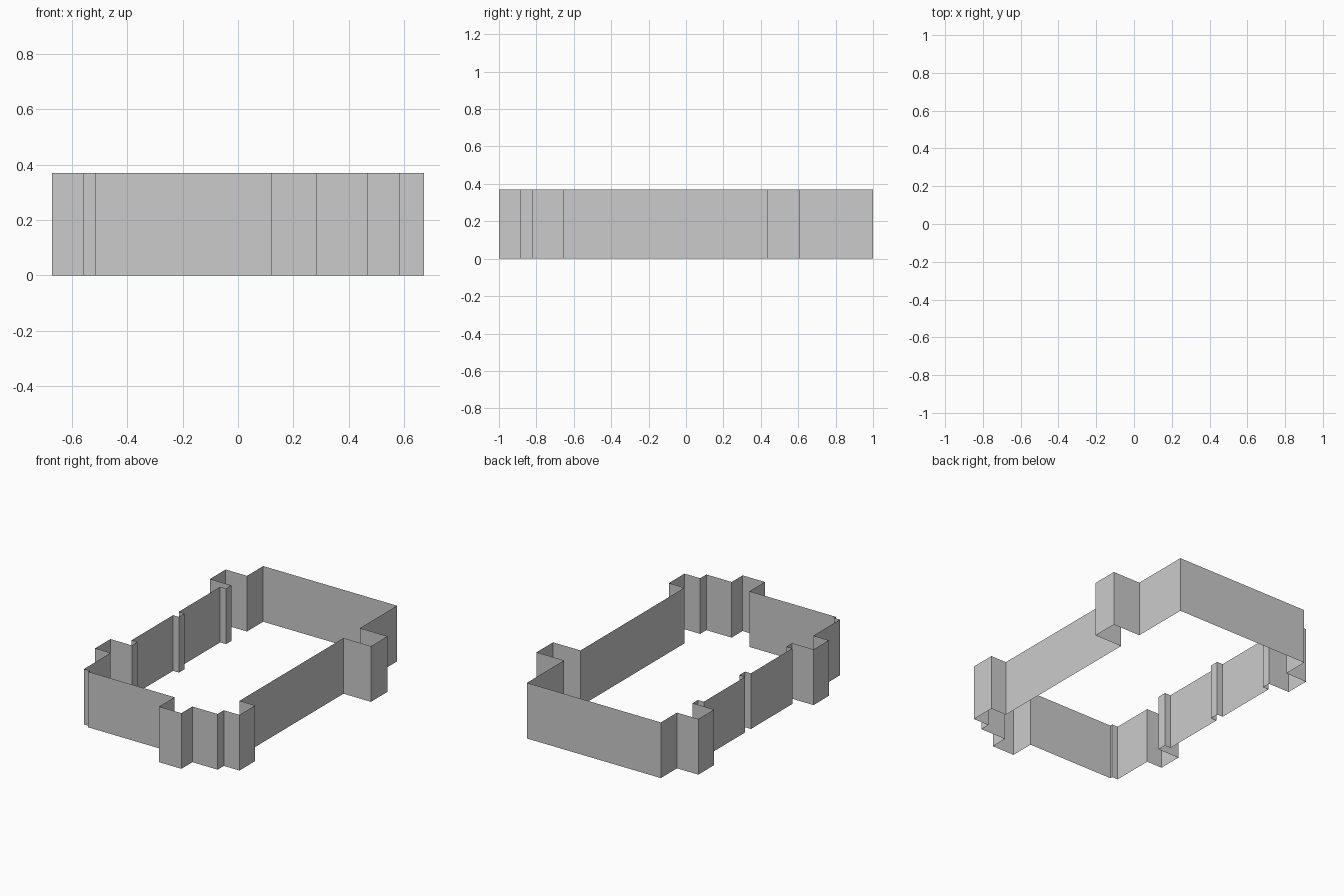
import bpy, bmesh

if "Cube" in bpy.data.objects:
    bpy.data.objects.remove(bpy.data.objects["Cube"])

HEIGHT = 0.37

# Footprint, counter-clockwise from the front-left corner
L, LI = -0.558, -0.515      # left wall plane and its pilaster plane
R = 0.47                    # right wall plane
outline = [
    (LI, -0.82), (LI, -0.838), (0.12, -0.838),          # front wall
    (0.12, -1), (0.284, -1), (0.284, -0.885),           # front bay
    (R, -0.885), (R, -0.82),
    (0.585, -0.82), (0.585, -0.655), (R, -0.655),       # front right corner bay
    (R, 0.437), (0.672, 0.437), (0.672, 0.61), (R, 0.61),  # right bay
    (R, 1), (LI, 1),                                    # back wall
    (LI, 0.83), (-0.672, 0.83), (-0.672, 0.665), (LI, 0.665),  # rear left bay
    (LI, 0.61), (L, 0.61),                              # left wall and pilasters
    (L, 0.175), (LI, 0.175), (LI, 0.115), (L, 0.115),
    (L, -0.32), (LI, -0.32), (LI, -0.38),
    (-0.672, -0.38), (-0.672, -0.54), (L, -0.54),       # left bay
    (L, -0.82),
]


def wall_shell(name, points, height):
    """Thin open wall standing on a closed outline."""
    bm = bmesh.new()
    verts = [bm.verts.new((x, y, 0)) for x, y in points]
    edges = [bm.edges.new((verts[i - 1], v)) for i, v in enumerate(verts)]
    raised = bmesh.ops.extrude_edge_only(bm, edges=edges)["geom"]
    top = [g for g in raised if isinstance(g, bmesh.types.BMVert)]
    bmesh.ops.translate(bm, verts=top, vec=(0, 0, height))
    # Face every wall outwards
    bm.normal_update()
    front = next(f for f in bm.faces if f.calc_center_median().y < -0.99)
    if front.normal.y > 0:
        bmesh.ops.reverse_faces(bm, faces=bm.faces[:])
    mesh = bpy.data.meshes.new(name)
    bm.to_mesh(mesh)
    bm.free()
    obj = bpy.data.objects.new(name, mesh)
    bpy.context.collection.objects.link(obj)
    return obj


wall_shell("building_wall", outline, HEIGHT)
